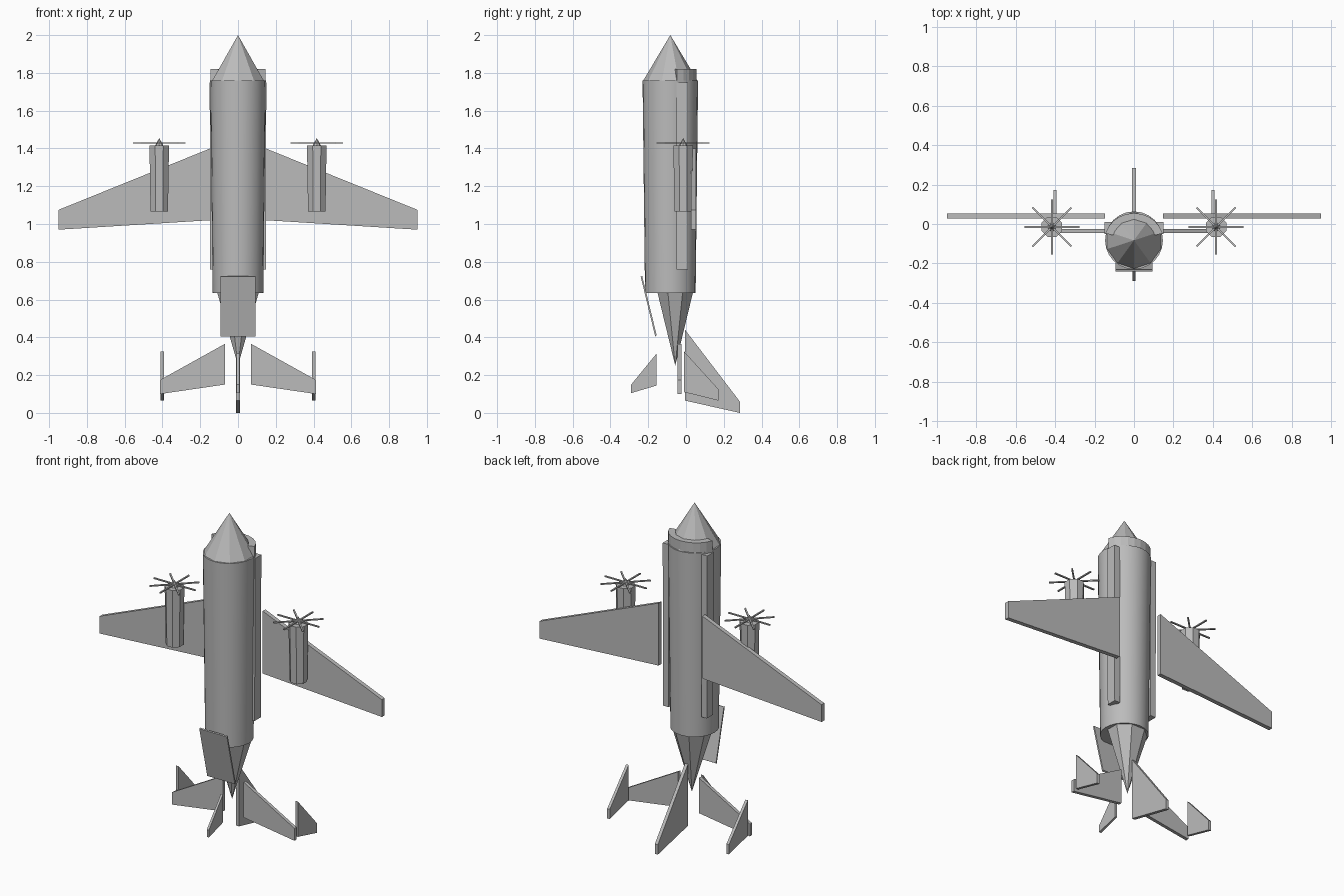
import bpy, bmesh, math
from mathutils import Matrix

cube = bpy.data.objects.get("Cube")
if cube:
    bpy.data.objects.remove(cube, do_unlink=True)

grey = bpy.data.materials.new("plain grey")
grey.use_nodes = True
grey.diffuse_color = (0.5, 0.5, 0.5, 1)
grey.node_tree.nodes["Principled BSDF"].inputs["Base Color"].default_value = (0.5, 0.5, 0.5, 1)


def finish(name, bm, smooth=False):
    bmesh.ops.recalc_face_normals(bm, faces=bm.faces)
    mesh = bpy.data.meshes.new(name)
    bm.to_mesh(mesh)
    bm.free()
    mesh.materials.append(grey)
    ob = bpy.data.objects.new(name, mesh)
    bpy.context.collection.objects.link(ob)
    if smooth:
        bpy.ops.object.select_all(action='DESELECT')
        ob.select_set(True)
        bpy.context.view_layer.objects.active = ob
        bpy.ops.object.shade_smooth_by_angle(angle=math.radians(30))
    return ob


def cone(name, x, y, z0, z1, r0, r1, sides, sx=1.0, smooth=False, turn=0.0):
    bm = bmesh.new()
    place = (Matrix.Translation((x, y, (z0 + z1) / 2)) @ Matrix.Diagonal((sx, 1, 1, 1))
             @ Matrix.Rotation(turn, 4, 'Z'))
    bmesh.ops.create_cone(bm, cap_ends=True, segments=sides, radius1=r0, radius2=r1,
                          depth=z1 - z0, matrix=place)
    return finish(name, bm, smooth)


def plate(name, outline, axis, start, end):
    """Extrude an outline of (x, z), (y, z) or (x, y) points along the remaining axis."""
    bm = bmesh.new()

    def point(p, d):
        q = list(p)
        q.insert(axis, d)
        return bm.verts.new(q)
    a = [point(p, start) for p in outline]
    b = [point(p, end) for p in outline]
    bm.faces.new(a)
    bm.faces.new(b)
    for i in range(len(a)):
        j = (i + 1) % len(a)
        bm.faces.new((a[i], a[j], b[j], b[i]))
    return finish(name, bm)


X, Y, Z = 0, 1, 2
BODY_Y = -0.083

# Body, nose and tail cone
cone("fuselage", 0, BODY_Y, 0.635, 1.76, 0.134, 0.147, 24, smooth=True)
cone("nose_cone", 0, BODY_Y, 1.755, 2.0, 0.146, 0, 10)
cone("tail_cone", 0, -0.057, 0.25, 0.65, 0, 0.105, 8, sx=1.17, turn=math.pi / 8)

# Raised collar around the back of the body
arc = [math.radians(15 + 15 * i) for i in range(11)]
outer = [(0.15 * math.cos(a), BODY_Y + 0.138 * math.sin(a)) for a in arc]
inner = [(0.11 * math.cos(a), BODY_Y + 0.10 * math.sin(a)) for a in reversed(arc)]
plate("rear_collar", outer + inner, Z, 1.70, 1.82)

# Loading ramp
plate("loading_ramp", [(-0.24, 0.722), (-0.232, 0.725), (-0.155, 0.41), (-0.163, 0.405)],
      X, -0.093, 0.093)

# Centre fins
plate("rear_fin", [(-0.005, 0.44), (0.285, 0.06), (0.285, 0.0), (-0.005, 0.065)], X, -0.01, 0.01)
plate("front_fin", [(-0.155, 0.315), (-0.29, 0.15), (-0.29, 0.105), (-0.155, 0.145)], X, -0.007, 0.007)

# Paired parts
for side, s in (("left", 1), ("right", -1)):
    def mirrored(pts):
        return [(s * x, z) for x, z in pts]
    plate(side + "_wing", mirrored([(0.147, 1.40), (0.95, 1.075), (0.95, 0.97), (0.147, 1.02)]),
          Y, 0.027, 0.053)
    plate(side + "_tailplane", mirrored([(0.07, 0.365), (0.412, 0.175), (0.412, 0.10), (0.07, 0.15)]),
          Y, -0.045, -0.025)
    plate(side + "_end_fin", [(-0.01, 0.325), (0.172, 0.125), (0.172, 0.065), (-0.01, 0.11)],
          X, s * 0.393, s * 0.41)
    plate(side + "_side_strip", mirrored([(0.11, 0.76), (0.147, 0.76), (0.15, 1.75), (0.11, 1.75)]),
          Y, -0.05, 0.01)

    # Engine, spinner and propeller
    ex, ey = s * 0.417, -0.015
    cone(side + "_engine", ex, ey, 1.065, 1.415, 0.05, 0.056, 8, turn=math.pi / 8)
    cone(side + "_spinner", ex, ey, 1.41, 1.455, 0.025, 0, 8)
    bm = bmesh.new()
    for i in range(4):
        bmesh.ops.create_cube(bm, size=1, matrix=Matrix.Translation((ex, ey, 1.429))
                              @ Matrix.Rotation(i * math.pi / 4, 4, 'Z')
                              @ Matrix.Diagonal((0.28, 0.009, 0.007, 1)))
    finish(side + "_propeller", bm)
